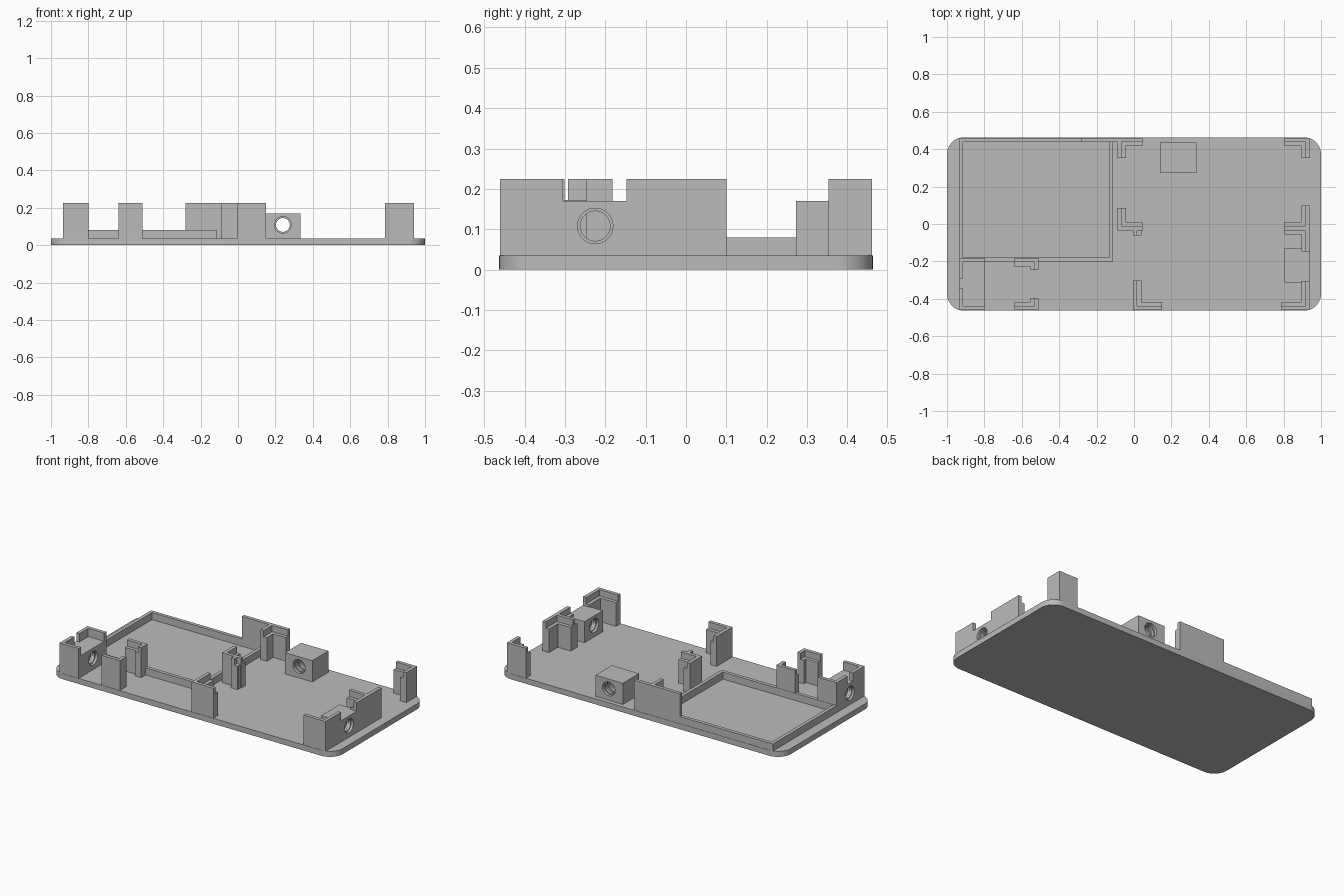
import bpy, bmesh
from math import cos, sin, pi, radians
from mathutils import Matrix

FLOOR, TOP, LEDGE, BLOCK = 0.035, 0.225, 0.185, 0.172
EDGE = 0.461   # half depth of the plate
T = 0.022      # wall thickness

cube = bpy.data.objects.get("Cube")
if cube:
    bpy.data.objects.remove(cube)

grey = bpy.data.materials.new("plain grey")
grey.use_nodes = True
grey.diffuse_color = (0.5, 0.5, 0.5, 1)
grey.node_tree.nodes["Principled BSDF"].inputs["Base Color"].default_value = (0.5, 0.5, 0.5, 1)


def finish(name, bm):
    bmesh.ops.recalc_face_normals(bm, faces=bm.faces)
    mesh = bpy.data.meshes.new(name)
    bm.to_mesh(mesh)
    bm.free()
    mesh.materials.append(grey)
    obj = bpy.data.objects.new(name, mesh)
    bpy.context.scene.collection.objects.link(obj)
    return obj


def add_prism(bm, points, z0, z1):
    """Extrude a flat outline from z0 up to z1."""
    face = bm.faces.new([bm.verts.new((x, y, z0)) for x, y in points])
    up = bmesh.ops.extrude_face_region(bm, geom=[face])["geom"]
    for v in up:
        if isinstance(v, bmesh.types.BMVert):
            v.co.z = z1


def prism(name, points, z0, z1):
    bm = bmesh.new()
    add_prism(bm, points, z0, z1)
    return finish(name, bm)


def box(name, x0, x1, y0, y1, z0, z1):
    return prism(name, [(x0, y0), (x1, y0), (x1, y1), (x0, y1)], z0, z1)


def ell(x, y, lx, ly):
    """L outline whose outer corner is x, y and whose legs run lx and ly."""
    tx = T if lx > 0 else -T
    ty = T if ly > 0 else -T
    return [(x, y), (x + lx, y), (x + lx, y + ty),
            (x + tx, y + ty), (x + tx, y + ly), (x, y + ly)]


def clip(name, x, y, lx, ly):
    """Tall L wall with a lower L ledge nested inside it."""
    tx = T if lx > 0 else -T
    ty = T if ly > 0 else -T
    bm = bmesh.new()
    add_prism(bm, ell(x, y, lx, ly), FLOOR, TOP)
    add_prism(bm, ell(x + tx, y + ty, lx - tx, ly - ty), FLOOR, LEDGE)
    finish(name, bm)


def bore(block, centre, axis, length):
    """Cut a grooved round hole through a block along the x or y axis."""
    turn = Matrix.Rotation(pi / 2, 4, "Y" if axis == "X" else "X")
    grooves = 5
    pitch = length / (2 * grooves - 1)
    bm = bmesh.new()
    # stepped outline spun into a ribbed cutter
    outline = [(0, -length / 2 - 0.02)]
    for i in range(2 * grooves - 1):
        r = 0.037 if i % 2 else 0.044
        start = -length / 2 + i * pitch
        outline += [(r, start - (0.02 if i == 0 else 0)),
                    (r, start + pitch + (0.02 if i == 2 * grooves - 2 else 0))]
    outline.append((0, length / 2 + 0.02))
    verts = [bm.verts.new((r, 0, z)) for r, z in outline]
    edges = [bm.edges.new(pair) for pair in zip(verts, verts[1:])]
    bmesh.ops.spin(bm, geom=verts + edges, cent=(0, 0, 0), axis=(0, 0, 1),
                   angle=2 * pi, steps=32, use_duplicate=False)
    bmesh.ops.remove_doubles(bm, verts=bm.verts, dist=0.0001)
    bmesh.ops.transform(bm, matrix=Matrix.Translation(centre) @ turn, verts=bm.verts)
    cutter = finish("hole_cutter", bm)
    cutter.hide_render = True
    mod = block.modifiers.new("hole", "BOOLEAN")
    mod.operation, mod.solver, mod.object = "DIFFERENCE", "EXACT", cutter
    bpy.context.view_layer.objects.active = block
    bpy.ops.object.modifier_apply(modifier=mod.name)
    bpy.data.objects.remove(cutter)


# Base plate with rounded corners
R = 0.09
outline = []
for k, (sx, sy) in enumerate([(1, 1), (-1, 1), (-1, -1), (1, -1)]):
    for i in range(13):
        a = k * pi / 2 + i * pi / 24
        outline.append((sx * (1 - R) + R * cos(a), sy * (0.463 - R) + R * sin(a)))
plate = prism("base_plate", outline, 0, FLOOR)

# Low tray rim
TX0, TX1, TY0, RIM = -0.935, -0.112, -0.202, 0.08
box("tray_left_rim", TX0, TX0 + T, TY0, EDGE, FLOOR, RIM)
box("tray_right_rim", TX1 - T, TX1, TY0, EDGE, FLOOR, RIM)
box("tray_front_rim", TX0, TX1, TY0, TY0 + T, FLOOR, RIM)
box("tray_back_rim", TX0, TX1, EDGE - T, EDGE, FLOOR, RIM)
box("tray_back_wall", -0.28, -0.08, EDGE - T, EDGE, FLOOR, TOP)

# Board clips: corner position, then signed leg lengths
clip("right_front_clip", 0.94, -EDGE, -0.155, 0.156)
clip("right_back_clip", 0.94, EDGE, -0.135, -0.108)
clip("right_middle_clip_back", 0.94, -0.034, -0.135, 0.134)
clip("right_middle_clip_front", 0.94, -0.012, -0.135, -0.135)
clip("centre_back_clip", -0.088, EDGE, 0.133, -0.108)
clip("centre_clip_back", -0.088, -0.034, 0.133, 0.12)
clip("centre_clip_front", -0.005, -0.012, 0.046, -0.05)
clip("centre_front_clip", -0.005, -EDGE, 0.155, 0.16)
clip("small_front_clip", -0.51, -EDGE, -0.13, 0.066)
clip("small_back_clip", -0.51, -0.182, -0.13, -0.065)

# Left socket block with raised corner walls
left = box("left_socket_block", -0.935, -0.8, -EDGE, -0.182, FLOOR, BLOCK)
bore(left, (-0.868, -0.315, 0.108), "X", 0.135)
prism("left_block_front_wall", ell(-0.935, -EDGE, 0.135, 0.117), BLOCK, TOP)
prism("left_block_back_wall", ell(-0.935, -0.182, 0.135, -0.11), BLOCK, TOP)

# Right and back socket blocks
right = box("right_socket_block", 0.805, 0.94, -0.312, -0.128, FLOOR, 0.17)
bore(right, (0.8725, -0.225, 0.108), "X", 0.135)
back = box("back_socket_block", 0.14, 0.333, 0.272, 0.435, FLOOR, 0.17)
bore(back, (0.24, 0.3535, 0.108), "Y", 0.163)

# Smooth the round surfaces, keep edges sharp
bpy.ops.object.select_all(action="DESELECT")
for obj in (plate, left, right, back):
    obj.select_set(True)
bpy.context.view_layer.objects.active = plate
bpy.ops.object.shade_smooth_by_angle(angle=radians(30))
